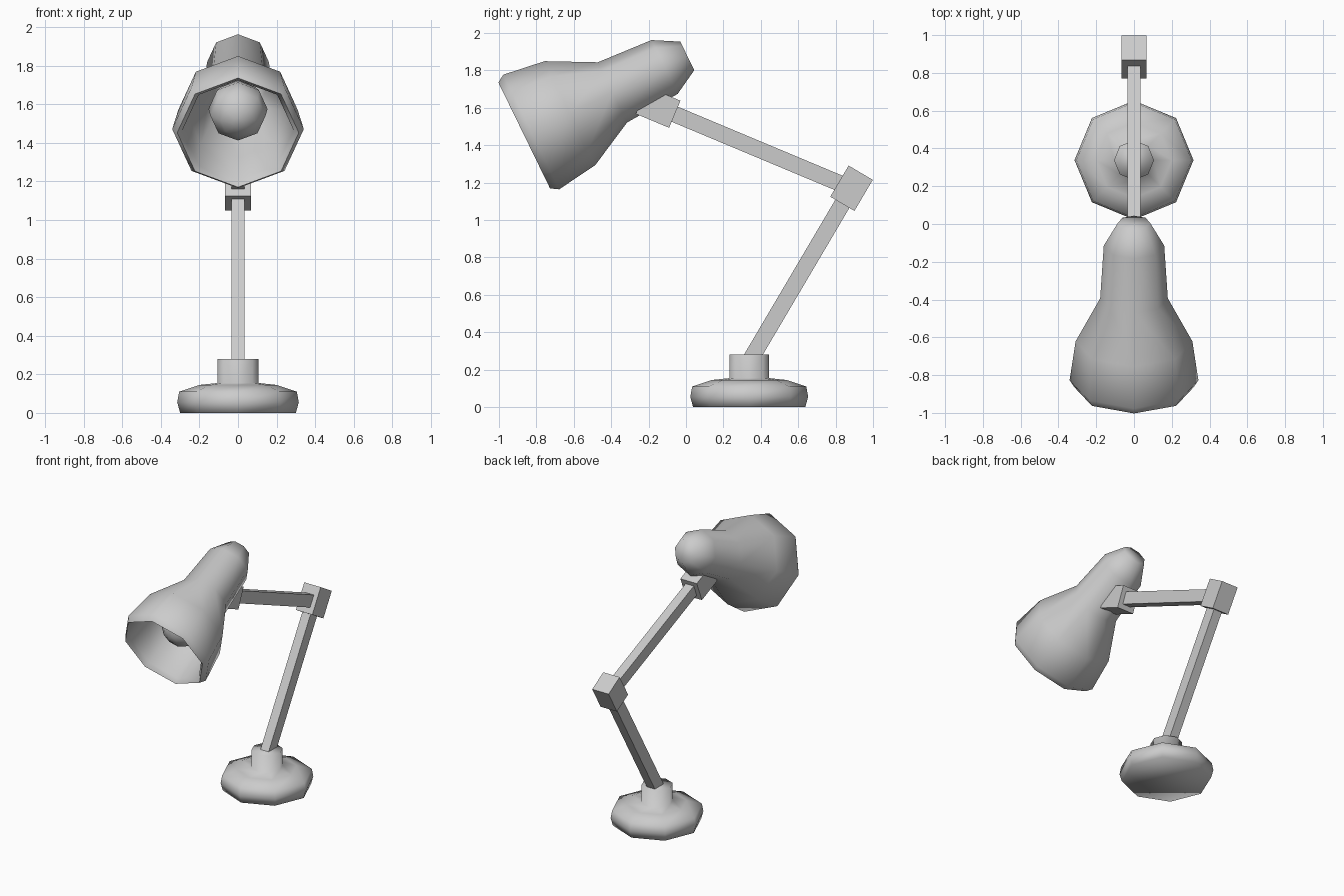
import bpy, bmesh
from math import atan2, cos, sin, pi, radians
from mathutils import Vector

cube = bpy.data.objects.get("Cube")
if cube:
    bpy.data.objects.remove(cube, do_unlink=True)

# One plain grey for the whole lamp
GREY = (0.6, 0.6, 0.6, 1.0)
grey = bpy.data.materials.new("plain_grey")
grey.use_nodes = True
grey.diffuse_color = GREY
grey.node_tree.nodes["Principled BSDF"].inputs["Base Color"].default_value = GREY


def finish(name, bm, location, tilt, smooth_angle=None):
    """Turn a bmesh into a named object tilted about the x axis."""
    bmesh.ops.recalc_face_normals(bm, faces=bm.faces[:])
    mesh = bpy.data.meshes.new(name)
    bm.to_mesh(mesh)
    bm.free()
    mesh.materials.append(grey)
    obj = bpy.data.objects.new(name, mesh)
    obj.location = location
    obj.rotation_euler.x = tilt
    bpy.context.collection.objects.link(obj)
    if smooth_angle:
        bpy.ops.object.select_all(action='DESELECT')
        obj.select_set(True)
        bpy.context.view_layer.objects.active = obj
        bpy.ops.object.shade_smooth_by_angle(angle=radians(smooth_angle))
    return obj


def lathe(name, profile, location, tilt=0.0, smooth_angle=75, sides=8):
    """Spin (height, radius) pairs around local z and cap both ends."""
    bm = bmesh.new()
    rings = []
    for z, r in profile:
        angles = [2 * pi * i / sides for i in range(sides)]
        rings.append([bm.verts.new((r * cos(a), r * sin(a), z)) for a in angles])
    for low, high in zip(rings, rings[1:]):
        for i in range(sides):
            j = (i + 1) % sides
            bm.faces.new((low[i], low[j], high[j], high[i]))
    bm.faces.new(rings[0])
    bm.faces.new(rings[-1])
    return finish(name, bm, location, tilt, smooth_angle)


def tilt_of(start, end):
    d = Vector(end) - Vector(start)
    return -atan2(d.y, d.z)


def block(name, centre, size, tilt):
    bm = bmesh.new()
    bmesh.ops.create_cube(bm, size=1.0)
    bmesh.ops.scale(bm, vec=size, verts=bm.verts[:])
    return finish(name, bm, centre, tilt)


def arm(name, start, end):
    a, b = Vector(start), Vector(end)
    return block(name, (a + b) / 2, (0.067, 0.087, (b - a).length), tilt_of(a, b))


# Pivot points of the stand
foot = (0, 0.313, 0.20)
elbow = (0, 0.885, 1.17)
wrist = (0, -0.149, 1.603)

# Rounded foot with its short socket
lathe("base", [(0, 0.30), (0.055, 0.315), (0.11, 0.305), (0.145, 0.20),
               (0.155, 0.106), (0.28, 0.106)], (0, 0.338, 0), smooth_angle=180)

# Arms and square joints
arm("lower_arm", foot, elbow)
arm("upper_arm", elbow, wrist)
block("elbow_joint", elbow, (0.134, 0.15, 0.193), tilt_of(foot, elbow))
block("shade_joint", wrist, (0.134, 0.157, 0.193), tilt_of(elbow, wrist))

# Hollow shade: outer wall from the cap to the rim, then the inner wall
shade_tilt = radians(-64)
rim_centre = (0, -0.865, 1.4525)
outer = [(0.97, 0.085), (0.835, 0.16), (0.525, 0.179),
         (0.272, 0.309), (0.042, 0.341), (0, 0.315)]
inner = [(0.03, 0.288), (0.26, 0.27), (0.51, 0.145), (0.82, 0.125)]
lathe("shade", outer + inner, rim_centre, shade_tilt)

# Bulb with its holder reaching back into the shade
lathe("bulb", [(0.115, 0.03), (0.14, 0.09), (0.20, 0.143), (0.28, 0.153),
               (0.36, 0.125), (0.48, 0.06), (0.85, 0.06)],
      rim_centre, shade_tilt)
